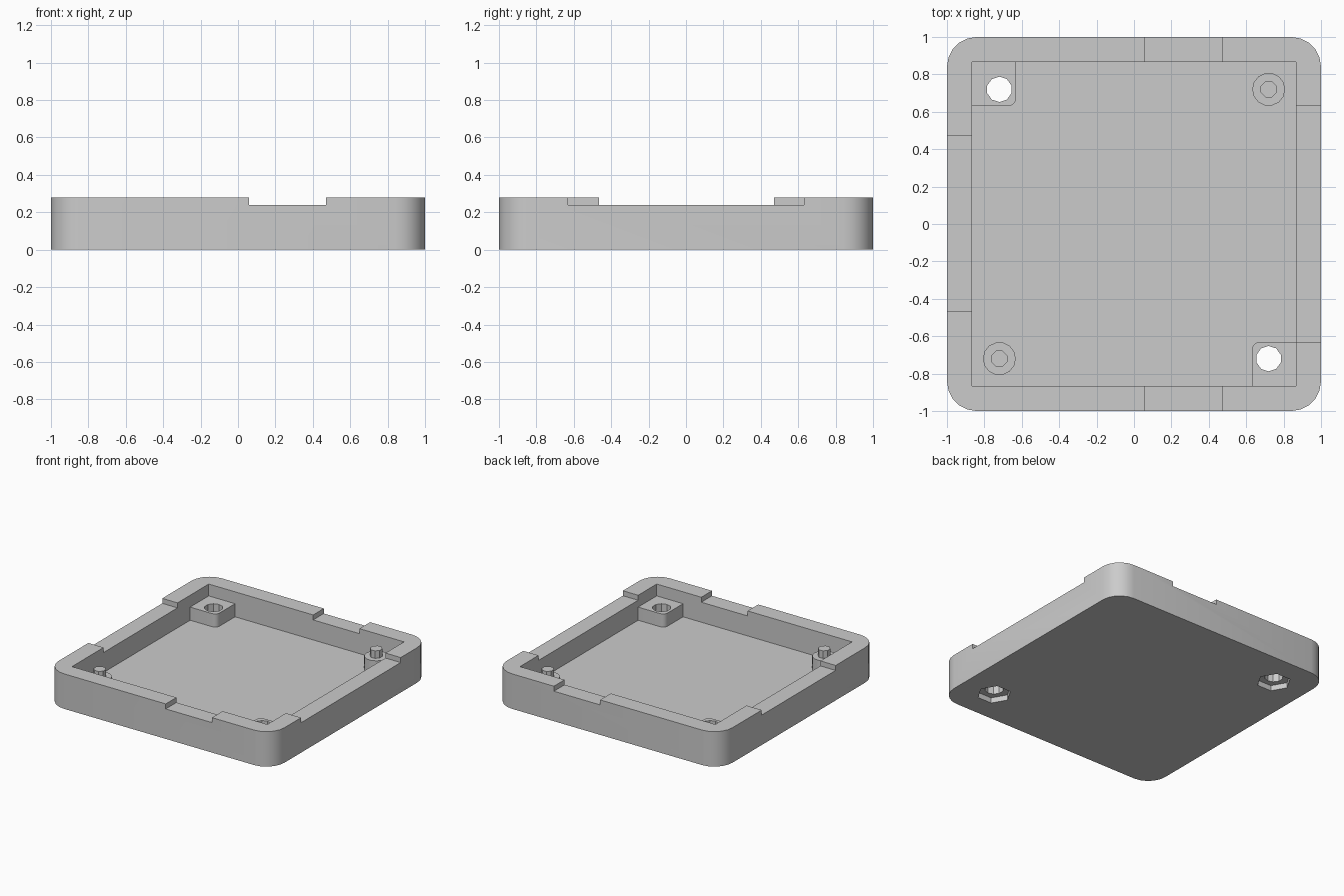
import bpy
import math

if "Cube" in bpy.data.objects:
    bpy.data.objects.remove(bpy.data.objects["Cube"], do_unlink=True)

HEIGHT, FLOOR, BOSS_TOP, PIN_TOP = 0.28, 0.08, 0.185, 0.245
INNER, CORNER = 0.865, 0.72

grey = bpy.data.materials.new("plain grey")
grey.use_nodes = True
colour = (0.6, 0.6, 0.6, 1)
grey.diffuse_color = colour
grey.node_tree.nodes["Principled BSDF"].inputs["Base Color"].default_value = colour


def prism(name, outline, z0, z1):
    """Closed upright solid from a counter-clockwise outline."""
    n = len(outline)
    verts = [(x, y, z) for z in (z0, z1) for x, y in outline]
    faces = [list(range(n))[::-1], list(range(n, 2 * n))]
    faces += [[i, (i + 1) % n, (i + 1) % n + n, i + n] for i in range(n)]
    mesh = bpy.data.meshes.new(name)
    mesh.from_pydata(verts, [], faces)
    mesh.materials.append(grey)
    obj = bpy.data.objects.new(name, mesh)
    bpy.context.collection.objects.link(obj)
    return obj


def rectangle(x0, x1, y0, y1, radius=0, steps=5):
    """Rectangle outline, with rounded corners if a radius is given."""
    if not radius:
        return [(x0, y0), (x1, y0), (x1, y1), (x0, y1)]
    centres = [(x1 - radius, y1 - radius), (x0 + radius, y1 - radius),
               (x0 + radius, y0 + radius), (x1 - radius, y0 + radius)]
    points = []
    for quarter, (cx, cy) in enumerate(centres):
        for i in range(steps + 1):
            a = (quarter + i / steps) * math.pi / 2
            points.append((cx + radius * math.cos(a), cy + radius * math.sin(a)))
    return points


def ring(cx, cy, radius, sides, turn=0):
    angles = [turn + math.tau * i / sides for i in range(sides)]
    return [(cx + radius * math.cos(a), cy + radius * math.sin(a)) for a in angles]


def combine(target, tool, operation):
    """Apply a boolean and remove the helper solid."""
    mod = target.modifiers.new("shape", "BOOLEAN")
    mod.operation, mod.solver, mod.object = operation, "EXACT", tool
    bpy.context.view_layer.objects.active = target
    bpy.ops.object.modifier_apply(modifier=mod.name)
    bpy.data.objects.remove(tool, do_unlink=True)


def smooth(obj):
    bpy.ops.object.select_all(action="DESELECT")
    obj.select_set(True)
    bpy.context.view_layer.objects.active = obj
    bpy.ops.object.shade_smooth_by_angle(angle=math.radians(30))


# Tray with rounded outer corners and a square cavity
tray = prism("tray", rectangle(-1, 1, -1, 1, 0.16), 0, HEIGHT)
combine(tray, prism("cavity", rectangle(-INNER, INNER, -INNER, INNER), FLOOR, 0.5),
        "DIFFERENCE")

# Shallow notches in the rim: front and back, left, right
notches = [(0.06, 0.47, -1.1, -0.8), (0.06, 0.47, 0.8, 1.1),
           (-1.1, -0.8, -0.465, 0.47), (0.8, 1.1, -0.63, 0.63)]
for box in notches:
    combine(tray, prism("notch", rectangle(*box), 0.24, 0.5), "DIFFERENCE")

# Two opposite corner bosses with a screw hole and a hexagonal nut pocket
for side in (-1, 1):
    x0, x1 = sorted((side * 0.632, side * 0.93))
    y0, y1 = sorted((-side * 0.63, -side * 0.93))
    cx, cy = side * CORNER, -side * CORNER
    combine(tray, prism("boss", rectangle(x0, x1, y0, y1, 0.04), 0.06, BOSS_TOP), "UNION")
    combine(tray, prism("screw_hole", ring(cx, cy, 0.068, 10, math.pi / 10), -0.1, 0.5),
            "DIFFERENCE")
    combine(tray, prism("nut_pocket", ring(cx, cy, 0.125, 6), -0.1, 0.043), "DIFFERENCE")
smooth(tray)

# Locating pins on round stands in the other two corners
for label, side in (("back", 1), ("front", -1)):
    c = side * CORNER
    pin = prism(label + "_locating_pin", ring(c, c, 0.088, 14), FLOOR - 0.02, BOSS_TOP)
    combine(pin, prism("peg", ring(c, c, 0.046, 8, math.pi / 8), 0.1, PIN_TOP), "UNION")
    smooth(pin)
